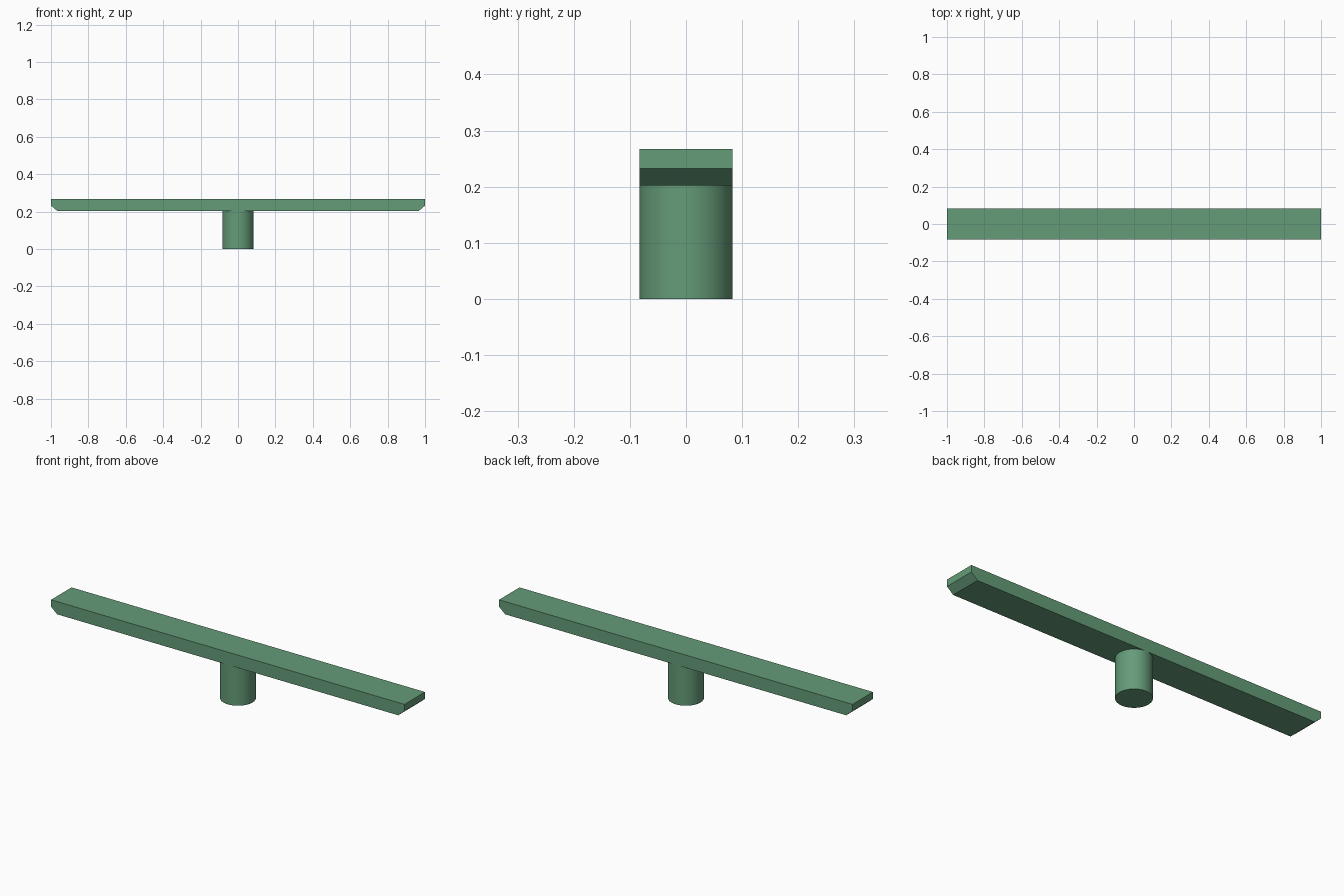
import bpy, bmesh

if "Cube" in bpy.data.objects:
    bpy.data.objects.remove(bpy.data.objects["Cube"])

HALF_W = 0.083           # half bar width, also post radius
Z_LOW, Z_MID, Z_TOP = 0.202, 0.232, 0.267

mat = bpy.data.materials.new("green")
mat.diffuse_color = (0.13, 0.33, 0.19, 1)
mat.use_nodes = True
mat.node_tree.nodes["Principled BSDF"].inputs["Base Color"].default_value = mat.diffuse_color

# Bar: side profile with chamfered lower ends, extruded along y
profile = [(-0.965, Z_LOW), (0.965, Z_LOW), (1, Z_MID),
           (1, Z_TOP), (-1, Z_TOP), (-1, Z_MID)]
bm = bmesh.new()
face = bm.faces.new([bm.verts.new((x, -HALF_W, z)) for x, z in profile])
ext = bmesh.ops.extrude_face_region(bm, geom=[face])
verts = [g for g in ext["geom"] if isinstance(g, bmesh.types.BMVert)]
bmesh.ops.translate(bm, verts=verts, vec=(0, 2 * HALF_W, 0))
bmesh.ops.recalc_face_normals(bm, faces=bm.faces)
mesh = bpy.data.meshes.new("bar")
bm.to_mesh(mesh)
bm.free()
bar = bpy.data.objects.new("bar", mesh)
bpy.context.collection.objects.link(bar)
bar.data.materials.append(mat)

# Round post under the middle of the bar
bpy.ops.mesh.primitive_cylinder_add(vertices=64, radius=HALF_W, depth=Z_LOW,
                                    location=(0, 0, Z_LOW / 2))
post = bpy.context.object
post.name = "post"
post.data.materials.append(mat)
bpy.ops.object.shade_smooth_by_angle()
